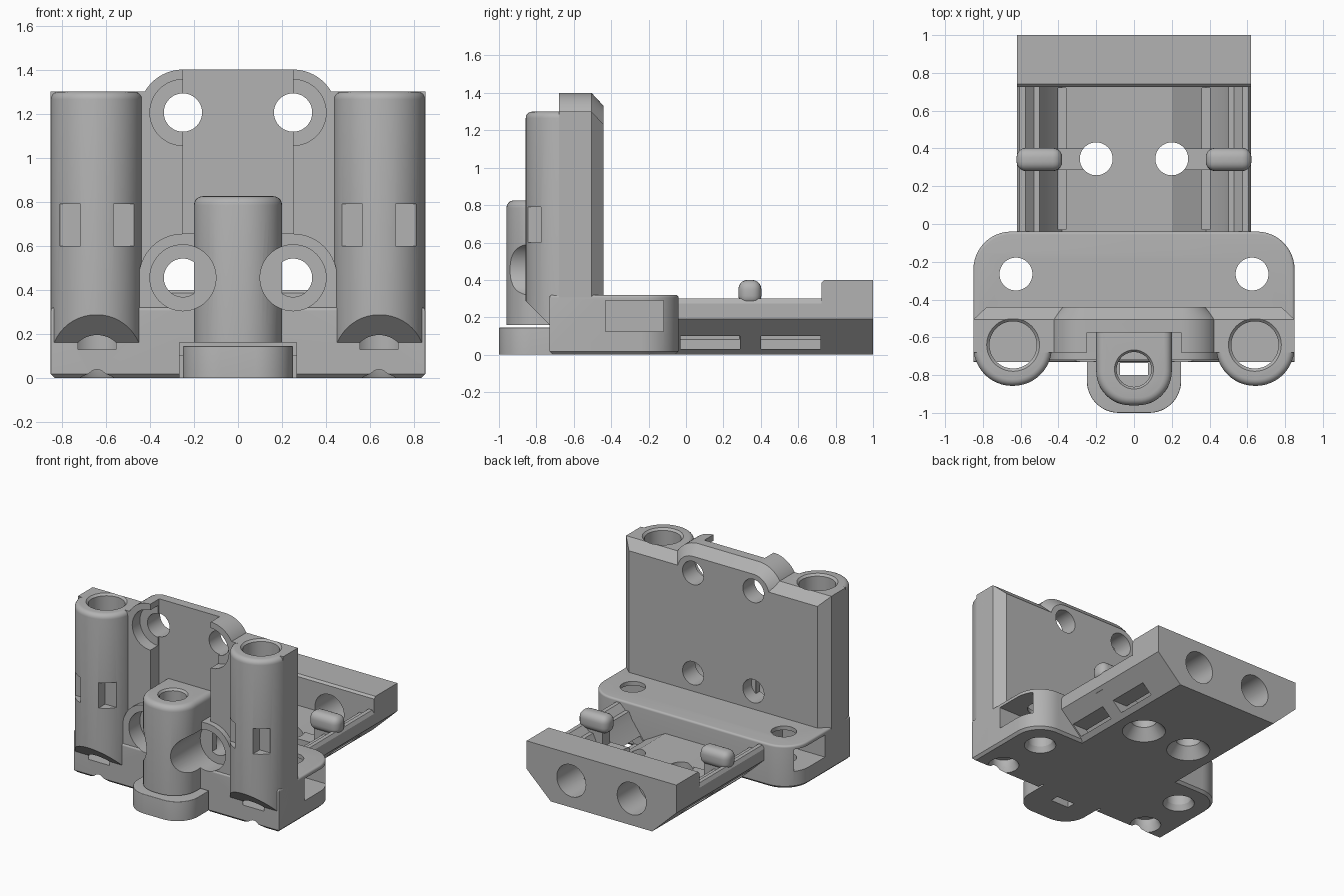
import bpy, bmesh
from math import sin, cos, pi, radians
from mathutils import Matrix

if "Cube" in bpy.data.objects:
    bpy.data.objects.remove(bpy.data.objects["Cube"], do_unlink=True)

grey = bpy.data.materials.new("plain_grey")
grey.use_nodes = True
GREY = (0.45, 0.45, 0.45, 1)
grey.diffuse_color = GREY
grey.node_tree.nodes["Principled BSDF"].inputs["Base Color"].default_value = GREY
parts = []


def to_object(bm, name):
    bmesh.ops.recalc_face_normals(bm, faces=bm.faces)
    mesh = bpy.data.meshes.new(name)
    bm.to_mesh(mesh)
    bm.free()
    mesh.materials.append(grey)
    ob = bpy.data.objects.new(name, mesh)
    bpy.context.scene.collection.objects.link(ob)
    return ob


def loft(name, rings):
    """Closed solid through matching rings of points."""
    bm = bmesh.new()
    rows = [[bm.verts.new(p) for p in ring] for ring in rings]
    n = len(rows[0])
    for a, b in zip(rows, rows[1:]):
        for i in range(n):
            bm.faces.new((a[i], a[(i + 1) % n], b[(i + 1) % n], b[i]))
    bm.faces.new(rows[0])
    bm.faces.new(rows[-1])
    return to_object(bm, name)


def plan(x0, x1, y0, y1, front, back, z, inset=0):
    """Rectangle in plan with rounded front and back corners."""
    pts = []
    for cx, cy, r, a in ((x0 + front, y0 + front, front, pi), (x1 - front, y0 + front, front, 1.5 * pi),
                         (x1 - back, y1 - back, back, 0), (x0 + back, y1 - back, back, pi / 2)):
        rr = max(r - inset, 0.003)
        shift = r - inset - rr
        sx = 1 if cos(a + pi / 4) > 0 else -1
        sy = 1 if sin(a + pi / 4) > 0 else -1
        for k in range(13):
            t = a + k * pi / 24
            pts.append((cx + sx * shift + rr * cos(t), cy + sy * shift + rr * sin(t), z))
    return pts


def rounded_top(name, shape, z0, z1, r, foot=0.0):
    """Upright solid with a filleted top and an optional bottom chamfer."""
    rings = [plan(*shape, z0, foot)]
    if foot:
        rings.append(plan(*shape, z0 + foot))
    for k in range(6):
        t = k * pi / 10
        rings.append(plan(*shape, z1 - r + r * sin(t), r * (1 - cos(t))))
    return loft(name, rings)


def box(name, x0, x1, y0, y1, z0, z1):
    return loft(name, [[(x0, y0, z), (x1, y0, z), (x1, y1, z), (x0, y1, z)] for z in (z0, z1)])


def drill(x, y, z, r, length, axis="Z", r2=None):
    """Round cutter starting at a point and running along +axis."""
    bm = bmesh.new()
    rot = Matrix.Rotation(-pi / 2, 4, "X") if axis == "Y" else Matrix()
    mat = Matrix.Translation((x, y, z)) @ rot @ Matrix.Translation((0, 0, length / 2))
    bmesh.ops.create_cone(bm, cap_ends=True, segments=48, radius1=r,
                          radius2=r if r2 is None else r2, depth=length, matrix=mat)
    return to_object(bm, "cutter")


def cut_box(*size):
    return box("cutter", *size)


def cut(ob, cutters):
    """Subtract cutters and bake the result."""
    for c in cutters:
        c.hide_render = True
        m = ob.modifiers.new("cut", "BOOLEAN")
        m.operation, m.solver, m.object = "DIFFERENCE", "EXACT", c
    bpy.context.view_layer.update()
    deps = bpy.context.evaluated_depsgraph_get()
    baked = bpy.data.meshes.new_from_object(ob.evaluated_get(deps))
    ob.modifiers.clear()
    ob.data = baked
    for c in cutters:
        bpy.data.objects.remove(c, do_unlink=True)
    parts.append(ob)


def plate_holes():
    """Four bolt holes with wide front recesses, and the shallow pocket."""
    cs = [cut_box(-0.25, 0.25, -0.9, -0.575, 0.655, 1.6)]
    for x in (-0.25, 0.25):
        for z in (0.455, 1.205):
            cs += [drill(x, -1.2, z, 0.15, 0.61, "Y"), drill(x, -0.8, z, 0.087, 0.5, "Y")]
    return cs


def column_bores():
    cs = []
    for x in (-0.64, 0.64):
        cs += [drill(x, -0.64, 0.13, 0.125, 1.3), drill(x, -0.64, 1.285, 0.125, 0.03, r2=0.155),
               drill(x, -0.64, -0.02, 0.115, 0.07, r2=0.085), drill(x, -0.64, -0.01, 0.085, 0.1)]
    return cs


def foot_slot():
    return cut_box(-0.265, 0.265, -0.8, -0.67, -0.1, 0.16)


# Base with a shelf behind the plate, bolt holes and side nut slots
base = rounded_top("base", (-0.85, 0.85, -0.73, -0.04, 0.003, 0.2), 0, 0.32, 0.015, 0.018)
cs = column_bores() + plate_holes() + [foot_slot()]
for s in (-1, 1):
    cs += [drill(s * 0.625, -0.265, -0.05, 0.087, 0.5),
           drill(s * 0.625, -0.265, -0.02, 0.12, 0.06, r2=0.087),
           cut_box(*sorted((s * 0.5, s * 0.9)), -0.43, -0.12, 0.125, 0.29)]
cut(base, cs)

# Back plate with chamfered rear edges
def panel(y, inset):
    x, z = 0.85 - inset, 1.3 - inset
    return [(-x, y, 0.1), (x, y, 0.1), (x, y, z), (-x, y, z)]

back_plate = loft("back_plate", [panel(-0.68, 0), panel(-0.505, 0), panel(-0.44, 0.07)])
cut(back_plate, plate_holes() + column_bores())


# Rounded crown and lower boss share one two-lobed outline
def lobes(y, r, z, bottom):
    pts = [(0.25 + r * cos(k * pi / 32), y, z + r * sin(k * pi / 32)) for k in range(17)]
    pts += [(-x, yy, zz) for x, yy, zz in reversed(pts)]
    return pts + [(-0.25 - r, y, bottom), (0.25 + r, y, bottom)]

crown = loft("plate_crown", [lobes(-0.68, 0.2, 1.2, 0.9), lobes(-0.505, 0.2, 1.2, 0.9),
                             lobes(-0.44, 0.13, 1.2, 0.9)])
cut(crown, plate_holes())
boss = loft("lower_boss", [lobes(-0.72, 0.2, 0.455, 0.05), lobes(-0.5, 0.2, 0.455, 0.05)])
cut(boss, plate_holes() + [foot_slot()])

# Bored columns with strap slots and an undercut front
for s, side in ((-1, "right"), (1, "left")):
    x0, x1 = sorted((s * 0.435, s * 0.85))
    column = rounded_top(side + "_column", (x0, x1, -0.857, -0.55, 0.205, 0.003), 0.03, 1.3, 0.035)
    under = loft("cutter", [[(x, -0.73, -0.1), (x, -0.73, 0.16), (x, -0.98, 0.41), (x, -0.98, -0.1)]
                            for x in (x0 - 0.1, x1 + 0.1)])
    slots = [cut_box(x - 0.047, x + 0.047, -0.95, -0.765, 0.6, 0.79)
             for x in (s * 0.64 - 0.122, s * 0.64 + 0.122)]
    cut(column, [under] + slots + column_bores())

# Centre post with vertical bore, scooped for bolt heads
post = rounded_top("centre_post", (-0.2, 0.2, -0.96, -0.54, 0.18, 0.003), 0.16, 0.825, 0.04)
cs = [drill(0, -0.77, 0.1, 0.092, 0.9), drill(0, -0.77, 0.81, 0.092, 0.03, r2=0.115)]
for x in (-0.25, 0.25):
    cs.append(drill(x, -1.2, 0.455, 0.15, 0.61, "Y"))
cut(post, cs)

# Foot under the post
foot = rounded_top("post_foot", (-0.25, 0.25, -1.0, -0.62, 0.17, 0.003), 0, 0.145, 0.004)
cut(foot, [cut_box(-0.075, 0.075, -0.8, -0.735, -0.1, 0.3)])

# Rear tray: ridged floor, V grooves and stepped rails
half = [(0.42, 0), (0.62, 0.19), (0.62, 0.275), (0.605, 0.3), (0.575, 0.3), (0.53, 0.255),
        (0.5, 0.255), (0.475, 0.2), (0.38, 0.07), (0.2, 0.17)]


def section(y, pts):
    full = pts + [(-x, z) for x, z in reversed(pts)]
    return [(x, y, z) for x, z in full]


def tray_holes():
    cs = []
    for s in (-1, 1):
        cs += [drill(s * 0.2, 0.345, -0.05, 0.087, 0.5),
               drill(s * 0.2, 0.345, -0.02, 0.165, 0.1, r2=0.087)]
        for y in (-0.03, 0.4):
            cs.append(cut_box(*sorted((s * 0.36, s * 0.75)), y, y + 0.32, 0.03, 0.1))
    return cs

cut(loft("rear_tray", [section(-0.1, half), section(0.75, half)]), tray_holes())
cut(box("tray_crossbar", -0.46, 0.46, 0.285, 0.4, 0.04, 0.17), tray_holes())

# End block with two lengthwise bores
end = [(0.42, 0), (0.62, 0.19)]
end_block = loft("end_block", [section(0.725, end + [(0.62, 0.385)]),
                               section(0.74, end + [(0.62, 0.4)]),
                               section(1.0, end + [(0.62, 0.4)])])
cut(end_block, [drill(s * 0.25, 0.6, 0.2, 0.12, 0.6, "Y") for s in (-1, 1)])

# Rounded retaining clips on the rails
for s, side in ((-1, "right"), (1, "left")):
    x0, x1 = sorted((s * 0.38, s * 0.622))
    clip = box(side + "_clip", x0, x1, 0.28, 0.403, 0.265, 0.4)
    bevel = clip.modifiers.new("round", "BEVEL")
    bevel.width, bevel.segments = 0.05, 5
    cut(clip, [])
    parts.append(box(side + "_clip_stem", *sorted((s * 0.42, s * 0.6)), 0.3, 0.385, 0.17, 0.3))

# Smooth the curved surfaces, keep the edges crisp
bpy.ops.object.select_all(action="DESELECT")
for ob in parts:
    ob.select_set(True)
bpy.context.view_layer.objects.active = parts[0]
bpy.ops.object.shade_smooth_by_angle(angle=radians(25))
